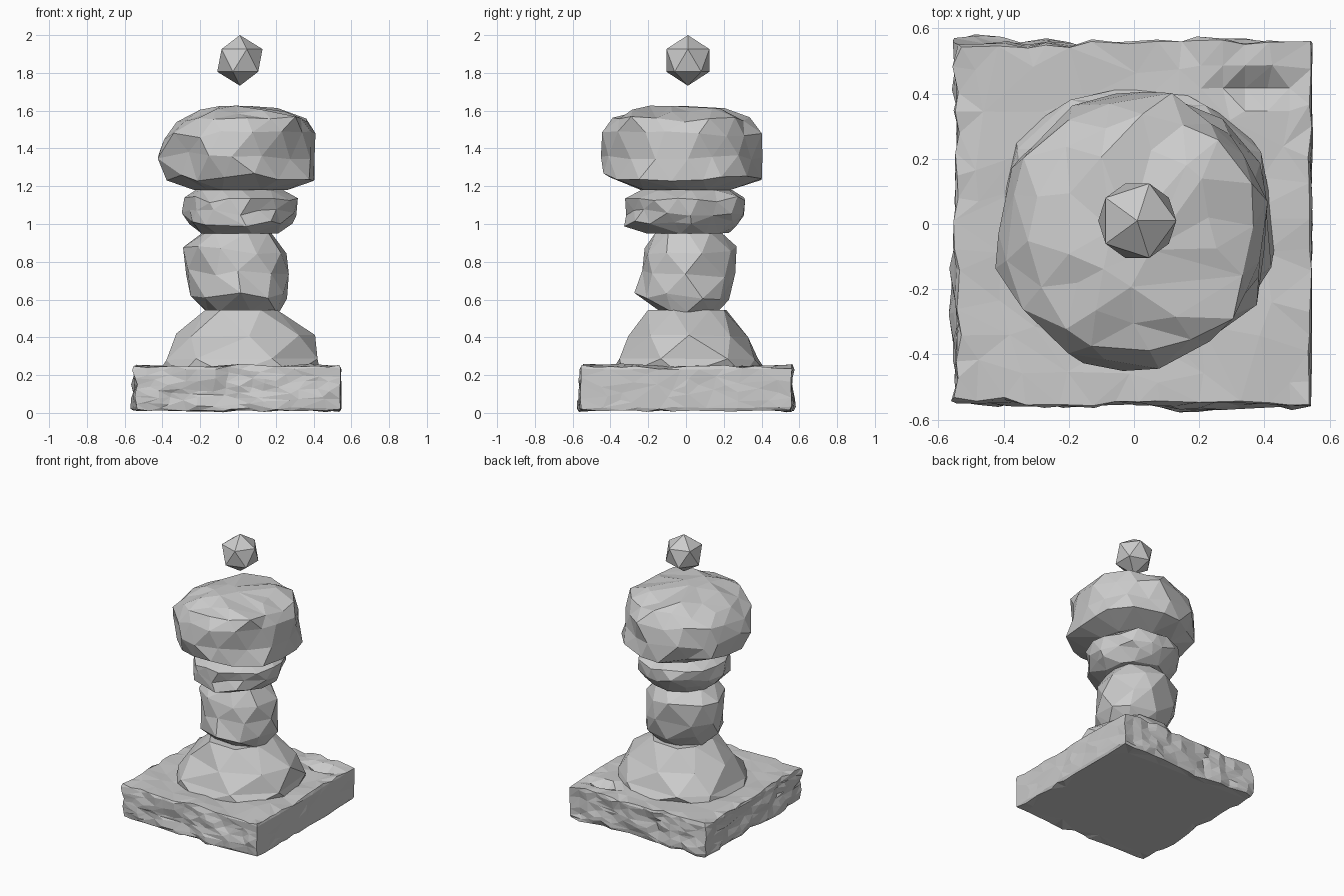
import bpy, bmesh, math, random
from mathutils import Vector, noise

if "Cube" in bpy.data.objects:
    bpy.data.objects.remove(bpy.data.objects["Cube"])


def finish(bm, name, decimate=None):
    bmesh.ops.recalc_face_normals(bm, faces=bm.faces)
    bmesh.ops.triangulate(bm, faces=bm.faces)
    me = bpy.data.meshes.new(name)
    bm.to_mesh(me)
    bm.free()
    ob = bpy.data.objects.new(name, me)
    bpy.context.collection.objects.link(ob)
    if decimate:
        ob.modifiers.new("facets", 'DECIMATE').ratio = decimate
    return ob


def rock(name, rows, sides, jitter, seed, decimate=None):
    """Stack of irregular rings; each row is z, xmin, xmax, ymin, ymax."""
    rnd = random.Random(seed)
    bm = bmesh.new()
    rings = []
    for i, (z, x0, x1, y0, y1) in enumerate(rows):
        end = i in (0, len(rows) - 1)
        ring = []
        for k in range(sides):
            a = (k + 0.5 * (i % 2) + rnd.uniform(-.25, .25)) * math.tau / sides
            r = 1.01 + rnd.uniform(-jitter, jitter * 0.5)
            dz = 0 if end else rnd.uniform(-jitter, jitter) * 0.25
            ring.append(bm.verts.new(((x0 + x1) / 2 + (x1 - x0) / 2 * r * math.cos(a),
                                      (y0 + y1) / 2 + (y1 - y0) / 2 * r * math.sin(a),
                                      z + dz)))
        rings.append(ring)
    for a, b in zip(rings, rings[1:]):
        for k in range(sides):
            n = (k + 1) % sides
            bm.faces.new((a[k], a[n], b[n], b[k]))
    bm.faces.new(rings[0])
    bm.faces.new(rings[-1])
    return finish(bm, name, decimate)


# Chipped square slab
bm = bmesh.new()
bmesh.ops.create_cube(bm, size=1)
bmesh.ops.subdivide_edges(bm, edges=bm.edges, cuts=15, use_grid_fill=True)
for v in bm.verts:
    c = v.co.copy()
    p = Vector((c.x * 1.09, c.y * 1.11, (c.z + 0.5) * 0.235 + 0.012))
    n = noise.noise_vector(p * 5.0 + Vector((3, 7, 1)))
    m = noise.noise_vector(p * 13.0 + Vector((9, 2, 5)))
    rim = max(abs(c.x), abs(c.y)) > 0.49
    if rim:
        amp = 0.3 if c.x > 0.49 else 1.0
        p.x += n.x * 0.022 * amp + m.x * 0.022 * amp
        p.y += n.y * 0.022 * amp + m.y * 0.022 * amp
        if abs(c.z) > 0.49:          # worn rim edges
            p.x -= 0.012 * c.x
            p.y -= 0.012 * c.y
            p.z += m.z * 0.014
    if c.z > 0.49:
        p.z += n.z * 0.016
        # chip in the back right corner of the top
        d = math.hypot((p.x - 0.38) / 0.14, (p.y - 0.42) / 0.07)
        p.z -= 0.07 * max(0, 1 - d)
    p.z = max(p.z, 0.003)
    v.co = p
finish(bm, "base_slab", 0.3)

# Faceted mound under the stack
rock("mound", [
    (0.20, -0.44, 0.45, -0.42, 0.45),
    (0.28, -0.42, 0.44, -0.39, 0.42),
    (0.41, -0.33, 0.41, -0.31, 0.34),
    (0.545, -0.18, 0.21, -0.23, 0.24)], 8, 0.04, 4)

# Round lower boulder
rock("lower_boulder", [
    (0.535, -0.17, 0.22, -0.15, 0.17),
    (0.62, -0.25, 0.28, -0.26, 0.24),
    (0.74, -0.28, 0.26, -0.25, 0.26),
    (0.86, -0.30, 0.26, -0.24, 0.28),
    (0.955, -0.20, 0.18, -0.18, 0.19)], 9, 0.09, 11)

# Flat middle stone
rock("middle_stone", [
    (0.95, -0.20, 0.21, -0.21, 0.22),
    (1.00, -0.27, 0.28, -0.32, 0.28),
    (1.06, -0.29, 0.30, -0.31, 0.32),
    (1.13, -0.29, 0.31, -0.32, 0.32),
    (1.18, -0.22, 0.23, -0.23, 0.24)], 16, 0.07, 5, 0.8)

# Large top boulder
rock("top_boulder", [
    (1.18, -0.24, 0.25, -0.24, 0.24),
    (1.25, -0.39, 0.42, -0.43, 0.39),
    (1.36, -0.43, 0.42, -0.43, 0.41),
    (1.47, -0.40, 0.41, -0.43, 0.41),
    (1.55, -0.33, 0.38, -0.40, 0.34),
    (1.595, -0.22, 0.25, -0.32, 0.24),
    (1.625, -0.10, 0.05, -0.20, 0.0)], 16, 0.09, 8, 0.8)

# Floating crystal
bpy.ops.mesh.primitive_ico_sphere_add(subdivisions=1, radius=0.134,
                                      location=(0.01, 0.01, 1.866))
bpy.context.object.name = "floating_crystal"
